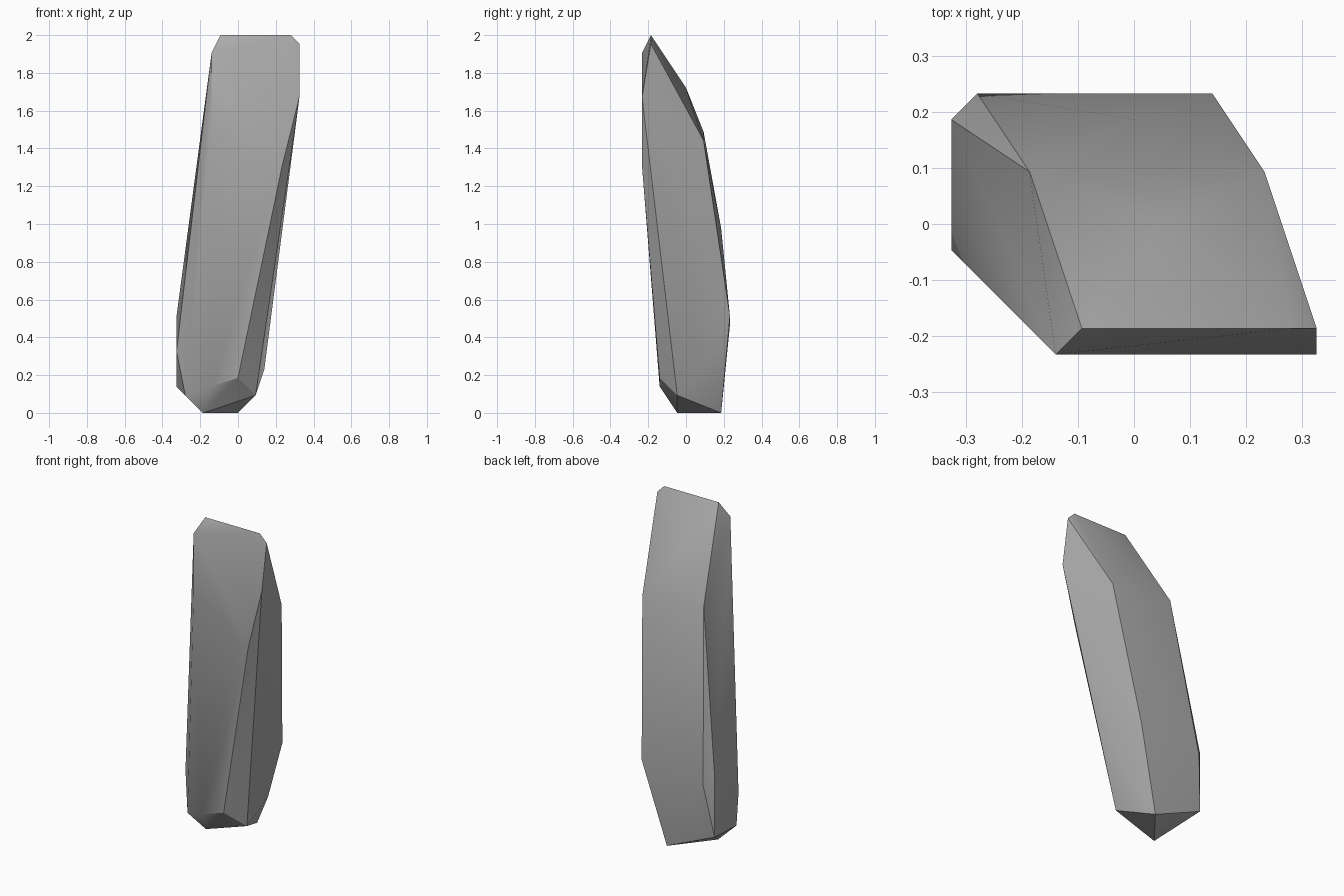
import bpy
import bmesh

cube = bpy.data.objects.get("Cube")
if cube:
    bpy.data.objects.remove(cube, do_unlink=True)

U = 2 / 43  # the stone's corners sit on a regular lattice of this size

# Corner points in lattice units, from the foot up to the tip
foot = [(-4, -1, 0), (0, 4, 0), (2, -1, 2), (-6, -2, 2), (-3, -3, 3), (0, -3, 4)]
lower = [(-7, 4, 3), (3, 2, 5), (-7, -1, 7), (-7, 4, 11), (-7, 1, 11),
         (-6, 5, 10), (3, 5, 11)]
back_ridge = [(0, 4, 21), (5, 2, 31), (-4, 2, 32), (1, 0, 37)]
front_ridge = [(5, -5, 28), (-3, -5, 33), (7, -5, 36), (-3, -5, 41)]
tip = [(-2, -4, 43), (6, -4, 43), (7, -4, 42)]

# Wrap the corners in one convex stone
bm = bmesh.new()
for group in (foot, lower, back_ridge, front_ridge, tip):
    for x, y, z in group:
        bm.verts.new((x * U, y * U, z * U))
bmesh.ops.convex_hull(bm, input=bm.verts[:])
loose = [v for v in bm.verts if not v.link_faces]
bmesh.ops.delete(bm, geom=loose, context='VERTS')
bmesh.ops.dissolve_limit(bm, angle_limit=0.01, verts=bm.verts[:], edges=bm.edges[:])
bmesh.ops.recalc_face_normals(bm, faces=bm.faces[:])
mesh = bpy.data.meshes.new("stone_shard")
bm.to_mesh(mesh)
bm.free()

shard = bpy.data.objects.new("stone_shard", mesh)
bpy.context.collection.objects.link(shard)

# Plain grey stone
grey = bpy.data.materials.new("stone_grey")
grey.use_nodes = True
colour = (0.42, 0.42, 0.42, 1)
grey.diffuse_color = colour
grey.node_tree.nodes["Principled BSDF"].inputs["Base Color"].default_value = colour
mesh.materials.append(grey)

# Soft facets, crisp main ridges
bpy.ops.object.select_all(action='DESELECT')
shard.select_set(True)
bpy.context.view_layer.objects.active = shard
bpy.ops.object.shade_smooth_by_angle(angle=0.52)
